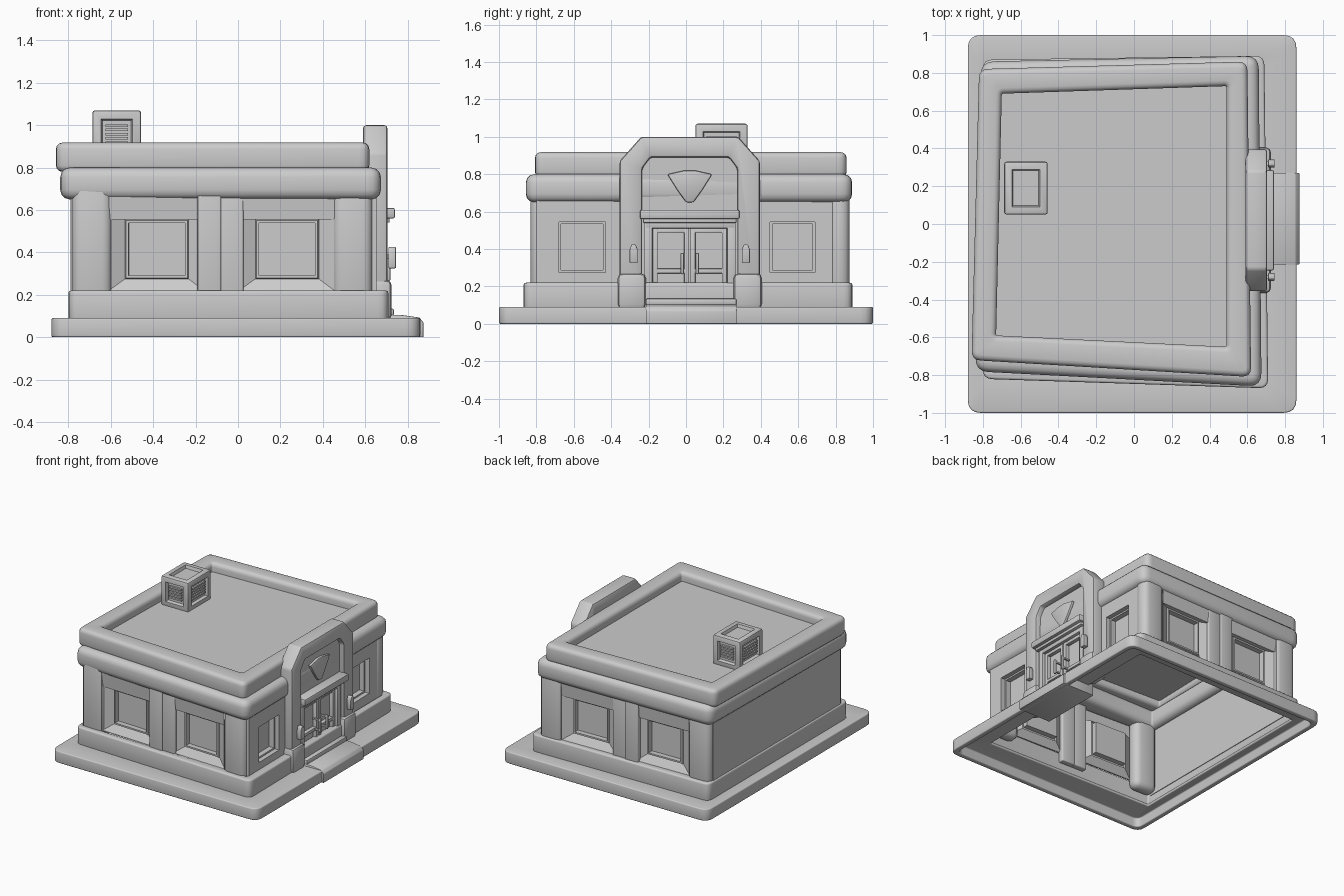
import bpy, bmesh, math
from mathutils import Matrix, Vector

cube = bpy.data.objects.get("Cube")
if cube:
    bpy.data.objects.remove(cube)

grey = bpy.data.materials.new("plain_grey")
grey.use_nodes = True
tone = (0.6, 0.6, 0.6, 1)
grey.diffuse_color = tone
grey.node_tree.nodes["Principled BSDF"].inputs["Base Color"].default_value = tone


def finish(name, bm, bevel=0, segs=3, solid=True):
    if solid:
        bmesh.ops.recalc_face_normals(bm, faces=bm.faces)
    if bevel:
        edges = [e for e in bm.edges if e.is_manifold and e.calc_face_angle() > 0.6]
        bmesh.ops.bevel(bm, geom=edges, offset=bevel, segments=segs,
                        affect='EDGES', profile=0.5, clamp_overlap=True)
    me = bpy.data.meshes.new(name)
    bm.to_mesh(me)
    bm.free()
    ob = bpy.data.objects.new(name, me)
    bpy.context.collection.objects.link(ob)
    me.materials.append(grey)
    bpy.ops.object.select_all(action='DESELECT')
    ob.select_set(True)
    bpy.context.view_layer.objects.active = ob
    bpy.ops.object.shade_smooth_by_angle(angle=math.radians(35))


WORLD = Matrix.Identity(4)


def box(name, a, b, bevel=0, frame=WORLD, segs=2):
    bm = bmesh.new()
    bmesh.ops.create_cube(bm, size=1)
    a, b = Vector(a), Vector(b)
    for v in bm.verts:
        v.co = frame @ Vector([(a[i] + b[i]) / 2 + v.co[i] * (b[i] - a[i]) for i in range(3)])
    finish(name, bm, bevel, segs)


def extrude(name, outline, start, shift, bevel=0):
    """Extrude an outline along x, or along y when shift points that way."""
    bm = bmesh.new()
    along_x = shift[0] != 0
    face = bm.faces.new([bm.verts.new((start, a, z) if along_x else (a, start, z)) for a, z in outline])
    new = bmesh.ops.extrude_face_region(bm, geom=[face])["geom"]
    bmesh.ops.translate(bm, vec=shift, verts=[v for v in new if isinstance(v, bmesh.types.BMVert)])
    finish(name, bm, bevel, 2)


def rounded(corners, r, n=4):
    """Round the corners of a four-sided outline."""
    out = []
    for i, c in enumerate(corners):
        c = Vector(c)
        p = c + (Vector(corners[i - 1]) - c).normalized() * r
        q = c + (Vector(corners[(i + 1) % 4]) - c).normalized() * r
        for k in range(n + 1):
            t = k / n
            out.append(p * (1 - t) ** 2 + c * 2 * t * (1 - t) + q * t * t)
    return out


def ring(name, profile, bevel):
    """Closed frame swept through a loop of (corners, corner radius, height)."""
    bm = bmesh.new()
    loops = [[bm.verts.new((p.x, p.y, z)) for p in rounded(c, r)] for c, r, z in profile]
    n = len(loops[0])
    for k, a in enumerate(loops):
        b = loops[(k + 1) % len(loops)]
        for i in range(n):
            j = (i + 1) % n
            bm.faces.new((a[i], a[j], b[j], b[i]))
    finish(name, bm, bevel)


def band(name, outer, inner, z0, z1, r, bevel):
    ring(name, [(outer, r, z0), (outer, r, z1), (inner, 0.01, z1), (inner, 0.01, z0)], bevel)


def rect(x0, y0, x1, y1):
    return [(x0, y0), (x1, y0), (x1, y1), (x0, y1)]


def wall_frame(origin, along, out):
    along, out = Vector((*along, 0)).normalized(), Vector((*out, 0)).normalized()
    m = Matrix((along, out, Vector((0, 0, 1)))).transposed().to_4x4()
    m.translation = (*origin, 0)
    return m


def window(name, frame, u0, u1, z0, z1, outer, sill, top):
    """Sloped reveal, thin frame and sunken pane."""
    steps = [(outer, sill, top, 0), (outer, sill, 0.005, -0.01), (0.005, 0.005, 0.005, -0.045),
             (0, 0, 0, -0.035), (-0.012, -0.012, -0.012, -0.035), (-0.012, -0.012, -0.012, -0.075)]
    bm = bmesh.new()
    loops = []
    for g, s, t, d in steps:
        loops.append([bm.verts.new(frame @ Vector(p)) for p in
                      ((u0 - g, d, z0 - s), (u1 + g, d, z0 - s), (u1 + g, d, z1 + t), (u0 - g, d, z1 + t))])
    for a, b in zip(loops, loops[1:]):
        for i in range(4):
            j = (i + 1) % 4
            bm.faces.new((a[i], a[j], b[j], b[i]))
    pane = bm.faces.new(loops[-1])
    bm.normal_update()
    if pane.normal.dot(frame.to_3x3() @ Vector((0, 1, 0))) < 0:
        bmesh.ops.reverse_faces(bm, faces=bm.faces[:])
    finish(name, bm, solid=False)


# Hollow ground slab, plinth, rounded band, parapet and roof
hollow = [(-0.775, -0.77), (0.64, -0.81), (0.64, 0.83), (-0.775, 0.81)]
slab, slab_in = rect(-0.88, -1, 0.86, 1), rect(-0.84, -0.96, 0.82, 0.96)
ring("ground_slab", [(slab, 0.07, 0), (slab, 0.07, 0.09), (hollow, 0.01, 0.09),
                     (hollow, 0.01, 0.07), (slab_in, 0.05, 0.07), (slab_in, 0.05, 0)], 0.008)
band("plinth", [(-0.8, -0.82), (0.71, -0.87), (0.69, 0.89), (-0.8, 0.87)], hollow, 0.08, 0.22, 0.05, 0.015)
band("rounded_band", [(-0.84, -0.78), (0.675, -0.86), (0.66, 0.89), (-0.81, 0.86)],
     rect(-0.72, -0.66, 0.52, 0.74), 0.65, 0.8, 0.07, 0.045)
roof_edge = [(-0.73, -0.59), (0.49, -0.65), (0.49, 0.73), (-0.7, 0.69)]
band("parapet", [(-0.86, -0.72), (0.62, -0.81), (0.6, 0.86), (-0.82, 0.82)], roof_edge, 0.78, 0.918, 0.05, 0.03)
box("roof", (-0.75, -0.66, 0.83), (0.52, 0.74, 0.85))

# Side walls with pillars and windows
front = wall_frame((0, -0.8), (1, -0.035), (-0.035, -1))
back = wall_frame((0, 0.85), (1, 0.025), (-0.025, 1))
for side, frame in (("front", front), ("back", back)):
    for i, (u0, u1, d) in enumerate(((-0.785, -0.595, 0.01), (-0.19, -0.08, 0.01),
                                     (-0.085, 0.025, 0), (0.445, 0.635, 0.01))):
        corner, deep = (0.045, -0.1) if i in (0, 3) else (0.008, -0.05)
        box(f"{side}_pillar_{i}", (u0, deep, 0.14), (u1, d, 0.74), corner, frame, 3)
    for i, u in enumerate((-0.53, 0.085)):
        window(f"{side}_window_{i}", frame, u, u + 0.29, 0.28, 0.55, 0.08, 0.06, 0.12)

# Entry wall: flat, with two square openings
entry = wall_frame((0.64, 0), (-0.018, 1), (1, 0.018))
for side, u0, u1, w0, w1 in (("right", -0.8, -0.3, -0.68, -0.43), ("left", 0.34, 0.83, 0.45, 0.69)):
    for part, a, b, z0, z1 in (("pier", u0, w0, 0.14, 0.72), ("jamb", w1, u1, 0.14, 0.72),
                               ("lintel", w0, w1, 0.545, 0.72), ("sill", w0, w1, 0.14, 0.275)):
        box(f"{side}_entry_{part}", (a, -0.05, z0), (b, 0, z1), 0, entry)
    window(f"{side}_entry_window", entry, w0, w1, 0.275, 0.545, 0.002, 0.002, 0.002)
box("blank_wall", (-0.79, -0.74, 0.14), (-0.77, 0.8, 0.72))

# Entrance arch with its sunken upper panel
mid = 0.02


def mirrored(half):
    return [(mid - w, z) for w, z in half] + [(mid + w, z) for w, z in reversed(half)]


outer = [(0.375, 0.09), (0.375, 0.87), (0.26, 1.0)]
inner = [(0.255, 0.09), (0.255, 0.83), (0.21, 0.89)]
extrude("entrance_arch", mirrored(outer) + mirrored(inner)[::-1], 0.59, (0.115, 0, 0), 0.014)
extrude("arch_panel", mirrored([(0.26, 0.58), (0.26, 0.83), (0.21, 0.895)]), 0.6, (0.065, 0, 0))
extrude("plain_plaque", mirrored([(0.02, 0.65), (0.07, 0.72), (0.12, 0.8), (0.03, 0.82)]),
        0.66, (0.025, 0, 0), 0.008)
box("door_canopy", (0.6, mid - 0.265, 0.56), (0.74, mid + 0.265, 0.61), 0.008)
box("canopy_trim", (0.6, mid - 0.25, 0.54), (0.715, mid + 0.25, 0.565), 0.005)

# Sloped entry step and door sill
extrude("entry_ramp", [(0.6, 0), (0.875, 0), (0.875, 0.07), (0.855, 0.093), (0.77, 0.105), (0.6, 0.105)],
        -0.215, (0, 0.485, 0), 0.004)
box("door_sill", (0.6, -0.215, 0.1), (0.735, 0.27, 0.135), 0.008)

# Double door
box("door_lintel", (0.6, -0.22, 0.51), (0.69, 0.265, 0.56), 0.006)
box("door_backing", (0.6, -0.22, 0.1), (0.64, 0.265, 0.55))
for s, side in ((-1, "right"), (1, "left")):
    def part(name, w0, w1, x1, z0, z1, bevel=0.004, x0=0.6):
        ya, yb = sorted((mid + s * w0, mid + s * w1))
        box(f"{side}_{name}", (x0, ya, z0), (x1, yb, z1), bevel)
    part("door_jamb", 0.2, 0.245, 0.69, 0.12, 0.55)
    part("inner_stile", 0.004, 0.03, 0.67, 0.13, 0.51)
    part("outer_stile", 0.172, 0.198, 0.67, 0.13, 0.51)
    for n, z0, z1 in (("bottom_rail", 0.13, 0.16), ("middle_rail", 0.27, 0.295), ("top_rail", 0.485, 0.51)):
        part(n, 0.02, 0.18, 0.668, z0, z1)
    part("door_handle", 0.03, 0.05, 0.72, 0.265, 0.38, 0.009, 0.7)
    for z in (0.28, 0.355):
        part("handle_mount", 0.034, 0.046, 0.71, z, z + 0.012, 0, 0.65)
    # Arch foot and wall lamp
    part("arch_foot", 0.235, 0.385, 0.725, 0.08, 0.27, 0.025)
    part("lamp_bracket", 0.29, 0.31, 0.72, 0.37, 0.39, 0)
    y = mid + s * 0.3
    extrude(f"{side}_wall_lamp", [(y - 0.021, 0.325), (y + 0.021, 0.325), (y + 0.021, 0.4), (y + 0.01, 0.425),
                                  (y - 0.01, 0.425), (y - 0.021, 0.4)], 0.71, (0.035, 0, 0), 0.004)

# Rooftop vent unit with a sunken lid and louvres
bm = bmesh.new()
bmesh.ops.create_cube(bm, size=1)
for v in bm.verts:
    v.co = Vector((-0.572 + v.co.x * 0.23, 0.19 + v.co.y * 0.28, 0.955 + v.co.z * 0.23))
bmesh.ops.bevel(bm, geom=bm.edges[:], offset=0.012, segments=2, affect='EDGES', profile=0.5)
bm.normal_update()
for f in [f for f in bm.faces if f.calc_area() > 0.03 and f.normal.z > -0.5]:
    bmesh.ops.inset_individual(bm, faces=[f], thickness=0.04, depth=0)
    bmesh.ops.inset_individual(bm, faces=[f], thickness=0.01, depth=-0.022)
finish("vent_unit", bm)
for i in range(5):
    z = 0.912 + i * 0.02
    for y in (0.055, 0.31):
        box("vent_louvre", (-0.625, y, z), (-0.519, y + 0.015, z + 0.012))
    for x in (-0.68, -0.48):
        box("vent_louvre", (x, 0.11, z), (x + 0.014, 0.27, z + 0.012))
